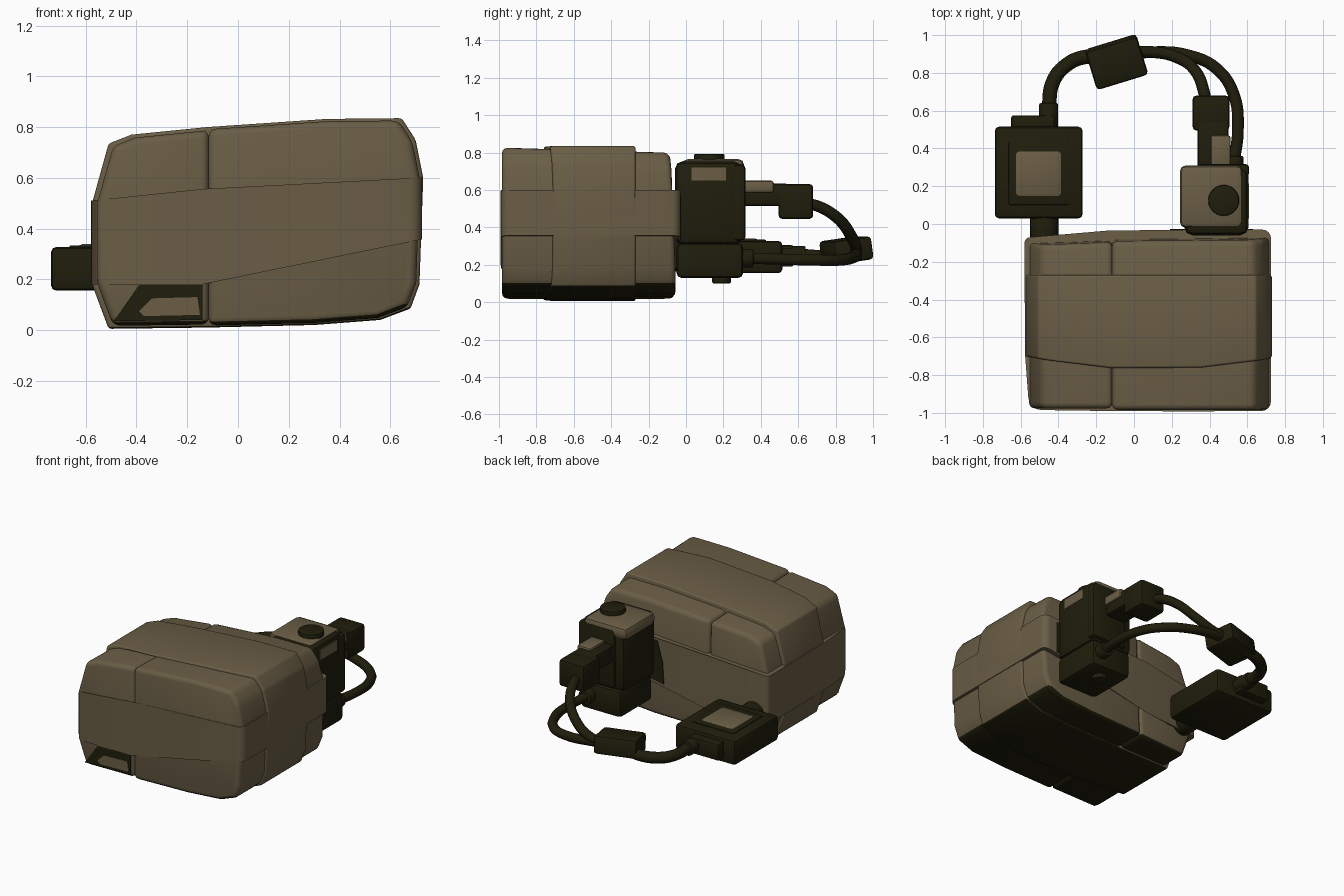
import bpy, bmesh, math
from mathutils import Vector, Matrix

if "Cube" in bpy.data.objects:
    bpy.data.objects.remove(bpy.data.objects["Cube"])


def material(name, rgb):
    m = bpy.data.materials.new(name)
    m.diffuse_color = (*rgb, 1)
    m.use_nodes = True
    m.node_tree.nodes["Principled BSDF"].inputs["Base Color"].default_value = m.diffuse_color
    return m


TAN = material("khaki cloth", (0.143, 0.110, 0.060))
DARK = material("dark olive", (0.0135, 0.0125, 0.0035))


def finish(name, bm, mats, rule=None, angle=35):
    bmesh.ops.recalc_face_normals(bm, faces=bm.faces)
    bm.normal_update()
    if rule:
        for f in bm.faces:
            f.material_index = rule(f)
    me = bpy.data.meshes.new(name)
    bm.to_mesh(me)
    bm.free()
    for m in mats:
        me.materials.append(m)
    ob = bpy.data.objects.new(name, me)
    bpy.context.collection.objects.link(ob)
    bpy.ops.object.select_all(action='DESELECT')
    ob.select_set(True)
    bpy.context.view_layer.objects.active = ob
    bpy.ops.object.shade_smooth_by_angle(angle=math.radians(angle))
    return ob


def bevel(bm, width, segs=3):
    if width:
        edges = [e for e in bm.edges if e.calc_face_angle(0) > 0.35]
        bmesh.ops.bevel(bm, geom=edges, offset=width, segments=segs, profile=0.5,
                        affect='EDGES', clamp_overlap=True)


def prism(name, pts, lo, hi, width, mats, rule=None, warp=None):
    """Extrude an (x, z) outline along y, warp it, then round the edges."""
    bm = bmesh.new()
    a = [bm.verts.new((x, lo, z)) for x, z in pts]
    b = [bm.verts.new((x, hi, z)) for x, z in pts]
    n = len(pts)
    bm.faces.new(a)
    bm.faces.new(b[::-1])
    for i in range(n):
        j = (i + 1) % n
        bm.faces.new((a[j], a[i], b[i], b[j]))
    if warp:
        for v in bm.verts:
            warp(v.co)
    bmesh.ops.recalc_face_normals(bm, faces=bm.faces)
    bevel(bm, width)
    return finish(name, bm, mats, rule)


def box(name, x, y, z, width, mat, rot=None):
    bm = bmesh.new()
    size = (x[1] - x[0], y[1] - y[0], z[1] - z[0])
    centre = Vector((sum(x) / 2, sum(y) / 2, sum(z) / 2))
    bmesh.ops.create_cube(bm, size=1, matrix=Matrix.Diagonal((*size, 1)))
    bevel(bm, width, 2)
    bm.transform(Matrix.Translation(centre) @ (rot or Matrix()))
    return finish(name, bm, [mat])


def cylinder(name, base, radius, length, mat, axis='Z', width=0.008):
    bm = bmesh.new()
    bmesh.ops.create_cone(bm, cap_ends=True, segments=24, radius1=radius, radius2=radius, depth=length)
    bevel(bm, width, 2)
    bm.transform(Matrix.Translation((0, 0, length / 2)))
    if axis == 'Y':
        bm.transform(Matrix.Rotation(-math.pi / 2, 4, 'X'))
    bm.transform(Matrix.Translation(base))
    return finish(name, bm, [mat])


def cable(name, pts, radius):
    cu = bpy.data.curves.new(name, 'CURVE')
    cu.dimensions = '3D'
    cu.bevel_depth, cu.bevel_resolution, cu.resolution_u = radius, 3, 10
    cu.use_fill_caps = True
    sp = cu.splines.new('BEZIER')
    sp.bezier_points.add(len(pts) - 1)
    for p, co in zip(sp.bezier_points, pts):
        p.co = co
        p.handle_left_type = p.handle_right_type = 'AUTO'
    cu.materials.append(DARK)
    ob = bpy.data.objects.new(name, cu)
    bpy.context.collection.objects.link(ob)
    bpy.ops.object.select_all(action='DESELECT')
    ob.select_set(True)
    bpy.context.view_layer.objects.active = ob
    bpy.ops.object.convert(target='MESH')
    bpy.ops.object.shade_smooth_by_angle(angle=math.radians(50))


def under(f):
    return 1 if f.normal.z < -0.45 else 0


# Wrapped bundle: outline seen from the front, split at the cloth seam
CLOTH = [TAN, DARK]
lower = [(-0.51, 0.005), (-0.12, 0.01), (0.3, 0.02), (0.56, 0.04), (0.68, 0.085)]
right = [(0.715, 0.18), (0.73, 0.60), (0.70, 0.75), (0.645, 0.835)]
upper = [(0.35, 0.832), (-0.12, 0.80), (-0.42, 0.77), (-0.51, 0.735)]
left = [(-0.575, 0.50), (-0.575, 0.18)]
outline = lower + right + upper + left


def inset(pts, s):
    return [(0.075 + (x - 0.075) * s, 0.41 + (z - 0.41) * s) for x, z in pts]


def lean_back(co):
    # the back of the bundle leans in toward the top and the left
    if co.y > -0.5:
        co.y -= 0.03 * max(0, co.z - 0.5) / 0.3 + 0.06 * max(0, -co.x)
        co.z -= 0.025 * max(0, co.z - 0.5) / 0.3


core_right = inset(outline[1:11], 0.98)
core_left = inset([outline[0], outline[1], *outline[10:]], 0.97)
prism("bundle_right", core_right, -0.984, -0.055, 0.03, CLOTH, under, lean_back)
prism("bundle_left", core_left, -0.976, -0.06, 0.03, CLOTH, under, lean_back)


# Cloth wrap over the top, sides and underside
def bow(co):
    if co.y < -0.5:
        co.y -= 0.065 * (1 - ((co.x - 0.1) / 0.65) ** 2)


prism("cross_wrap", outline, -0.705, -0.27, 0.012, CLOTH, under, bow)

# Cloth wrap around the four upright sides, with rounded corners
ring = []
for cx, cy, start, r, sides in ((0.725, -0.99, -90, 0.05, []),
                                (0.725, -0.03, 0, 0.045, [(0.3, -0.03), (-0.14, -0.035)]),
                                (-0.58, -0.07, 90, 0.03, [(-0.577, -0.69)]),
                                (-0.56, -0.985, 180, 0.07, [(-0.14, -0.99), (0.3, -0.992)])):
    sx, sy = (1 if cx > 0 else -1), (1 if cy > -0.5 else -1)
    for k in range(5):
        a = math.radians(start + 22.5 * k)
        ring.append((cx - sx * r + r * math.cos(a), cy - sy * r + r * math.sin(a)))
    ring += sides


def low_z(x):
    return 0.18 if x < -0.14 else 0.18 + (x + 0.14) * 0.205


def high_z(x):
    return 0.51 + (x + 0.58) * 0.105 if x < -0.14 else 0.556 + (x + 0.14) * 0.052


bm = bmesh.new()
bot = [bm.verts.new((x, y, low_z(x))) for x, y in ring]
top = [bm.verts.new((x, y, high_z(x))) for x, y in ring]
bm.faces.new(bot[::-1])
bm.faces.new(top)
for i in range(len(ring)):
    j = (i + 1) % len(ring)
    bm.faces.new((bot[i], bot[j], top[j], top[i]))
finish("girth_wrap", bm, [TAN])

# Dark gap and cloth fold at the lower left of the front, dark pad behind the post
prism("front_gap", [(-0.39, 0.178), (-0.14, 0.178), (-0.14, 0.04), (-0.49, 0.035)],
      -0.981, -0.974, 0, [DARK])
prism("front_fold", [(-0.39, 0.075), (-0.34, 0.125), (-0.16, 0.13), (-0.15, 0.06), (-0.37, 0.055)],
      -0.985, -0.98, 0, [TAN])
prism("post_pad", [(0.19, 0.27), (0.63, 0.35), (0.63, 0.57), (0.24, 0.56), (0.20, 0.42)],
      -0.034, -0.026, 0, [DARK])

# Switch post behind the bundle
box("post_base", (0.29, 0.60), (-0.05, 0.305), (0.13, 0.315), 0.025, DARK)
box("post_body", (0.265, 0.607), (-0.06, 0.30), (0.305, 0.755), 0.045, DARK)
box("post_back_plate", (0.33, 0.61), (0.25, 0.318), (0.33, 0.735), 0.02, DARK)
box("post_cap", (0.243, 0.575), (-0.02, 0.31), (0.68, 0.765), 0.03, TAN)
box("post_worn_patch", (0.602, 0.609), (0.03, 0.215), (0.65, 0.72), 0, TAN)
cylinder("push_button", (0.475, 0.125, 0.74), 0.082, 0.053, DARK)
cylinder("post_foot", (0.45, 0.19, 0.10), 0.05, 0.05, DARK)

# Upper plug
box("plug_stem", (0.335, 0.50), (0.28, 0.55), (0.515, 0.635), 0.02, DARK)
box("plug_sleeve", (0.405, 0.512), (0.29, 0.47), (0.585, 0.65), 0.015, TAN)
box("plug_head", (0.31, 0.505), (0.495, 0.68), (0.445, 0.632), 0.02, DARK)
cylinder("lower_socket", (0.53, 0.28, 0.235), 0.05, 0.08, DARK, 'Y')

# Flat control unit with its screen
box("control_unit", (-0.737, -0.272), (0.03, 0.515), (0.155, 0.328), 0.022, DARK)
box("screen_frame", (-0.665, -0.345), (0.10, 0.43), (0.30, 0.334), 0.008, DARK)
box("screen", (-0.63, -0.38), (0.142, 0.39), (0.26, 0.34), 0.02, TAN)
box("unit_rear_tab", (-0.65, -0.42), (0.49, 0.575), (0.19, 0.305), 0.012, DARK)
cylinder("unit_cable_socket", (-0.452, 0.50, 0.25), 0.05, 0.14, DARK, 'Y')
cylinder("unit_mount", (-0.475, -0.12, 0.24), 0.075, 0.17, DARK, 'Y')

# Cable joiner and cables
tilt = Matrix.Rotation(math.radians(17), 4, 'Z') @ Matrix.Rotation(math.radians(8), 4, 'X')
box("cable_joiner", (-0.235, 0.05), (0.75, 0.965), (0.215, 0.34), 0.02, DARK, tilt)
cable("upper_cable", [(0.385, 0.62, 0.53), (0.37, 0.70, 0.515), (0.325, 0.81, 0.45),
                      (0.22, 0.885, 0.35), (0.10, 0.91, 0.29), (-0.02, 0.91, 0.28)], 0.031)
cable("lower_cable", [(0.53, 0.33, 0.235), (0.55, 0.5, 0.23), (0.53, 0.68, 0.225), (0.44, 0.82, 0.225),
                      (0.28, 0.895, 0.24), (0.10, 0.91, 0.26), (-0.02, 0.90, 0.27)], 0.031)
cable("unit_cable", [(-0.12, 0.87, 0.265), (-0.25, 0.885, 0.25), (-0.36, 0.84, 0.24),
                     (-0.43, 0.75, 0.24), (-0.452, 0.60, 0.25)], 0.038)
